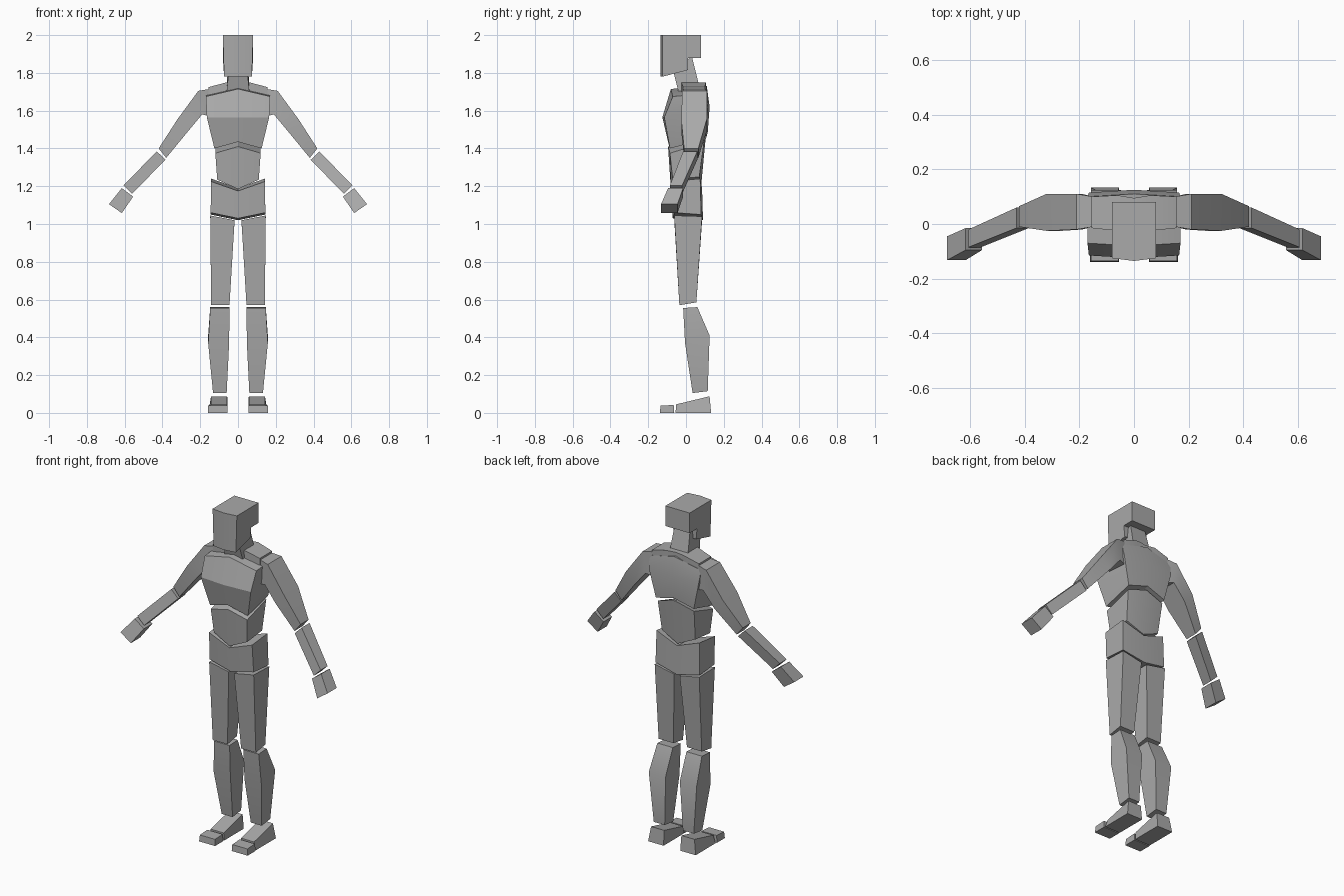
import bpy
import bmesh
from math import radians

cube = bpy.data.objects.get("Cube")
if cube:
    bpy.data.objects.remove(cube, do_unlink=True)

# Single matte grey for the whole figure
grey = bpy.data.materials.new("plain grey")
grey.use_nodes = True
colour = (0.4, 0.4, 0.4, 1)
grey.diffuse_color = colour
grey.node_tree.nodes["Principled BSDF"].inputs["Base Color"].default_value = colour

parts = []


def loft(name, rings, ridge=False, side=1):
    """Skin a closed solid through rings; ridge folds the end caps along the centre line."""
    bm = bmesh.new()
    loops = [[bm.verts.new((side * x, y, z)) for x, y, z in ring] for ring in rings]
    count = len(loops[0])
    for lower, upper in zip(loops, loops[1:]):
        for i in range(count):
            j = (i + 1) % count
            bm.faces.new((lower[i], lower[j], upper[j], upper[i]))
    for cap in (loops[0], loops[-1]):
        if ridge:
            bm.faces.new((cap[0], cap[1], cap[4], cap[5]))
            bm.faces.new((cap[1], cap[2], cap[3], cap[4]))
        else:
            bm.faces.new(cap)
    bmesh.ops.recalc_face_normals(bm, faces=bm.faces)
    mesh = bpy.data.meshes.new(name)
    bm.to_mesh(mesh)
    bm.free()
    mesh.materials.append(grey)
    part = bpy.data.objects.new(name, mesh)
    bpy.context.collection.objects.link(part)
    parts.append(part)


def torso_ring(half_width, front, back, front_z, back_z, rise=0.0, bulge=0.01):
    """Six-sided level: corners plus a raised or lowered centre line."""
    return [(-half_width, front, front_z), (0, front - bulge, front_z + rise),
            (half_width, front, front_z), (half_width, back, back_z),
            (0, back + bulge, back_z + rise), (-half_width, back, back_z)]


def arm_ring(outer, inner, front, back):
    """Arm section between an outer and an inner (x, z) edge."""
    return [(outer[0], front, outer[1]), (outer[0], back, outer[1]),
            (inner[0], back, inner[1]), (inner[0], front, inner[1])]


def leg_ring(inner, outer, front, back, front_z, back_z, slope=0.0):
    """Leg section; slope lowers the inner edge."""
    return [(inner, front, front_z - slope), (outer, front, front_z),
            (outer, back, back_z), (inner, back, back_z - slope)]


# Head: side profile swept across, with a rounded face and narrower chin
def head_ring(x, face):
    chin = x * 0.92
    return [(x, face, 2.0), (x, 0.08, 2.0), (x, 0.08, 1.88),
            (x, 0.01, 1.88), (chin, 0.01, 1.815), (chin, face, 1.78)]


loft("head", [head_ring(-0.08, -0.125), head_ring(0, -0.135), head_ring(0.08, -0.125)])

# Neck
loft("neck", [
    torso_ring(half_width=0.06, front=-0.04, back=0.07, front_z=1.70, back_z=1.73, bulge=0),
    torso_ring(half_width=0.05, front=-0.065, back=0.03, front_z=1.80, back_z=1.89, bulge=0),
], ridge=True)

# Shoulder yoke, tapering from the neck to both shoulders
def yoke_ring(x, front, back, top, bottom):
    return [(x, front, bottom), (x, front, top), (x, back, top), (x, back, bottom)]


loft("shoulder_yoke", [
    yoke_ring(x, front, back, top, bottom)
    for x, front, back, top, bottom in (
        (-0.155, -0.015, 0.10, 1.725, 1.64), (-0.06, -0.025, 0.105, 1.75, 1.64),
        (0, -0.025, 0.095, 1.75, 1.64),
        (0.06, -0.025, 0.105, 1.75, 1.64), (0.155, -0.015, 0.10, 1.725, 1.64))
])

# Torso blocks
loft("chest", [
    torso_ring(half_width=0.125, front=-0.085, back=0.105, front_z=1.40, back_z=1.45, rise=0.035),
    torso_ring(half_width=0.165, front=-0.115, back=0.115, front_z=1.565, back_z=1.62),
    torso_ring(half_width=0.17, front=-0.07, back=0.10, front_z=1.675, back_z=1.69, rise=0.04),
], ridge=True)

loft("abdomen", [
    torso_ring(half_width=0.11, front=-0.07, back=0.07, front_z=1.235, back_z=1.25, rise=-0.05),
    torso_ring(half_width=0.12, front=-0.085, back=0.095, front_z=1.375, back_z=1.43, rise=0.035),
], ridge=True)

loft("pelvis", [
    torso_ring(half_width=0.145, front=-0.06, back=0.08, front_z=1.06, back_z=1.05, rise=-0.03),
    torso_ring(half_width=0.142, front=-0.07, back=0.075, front_z=1.225, back_z=1.24, rise=-0.05),
], ridge=True)

# Limbs, built once per side
for label, side in (("left", 1), ("right", -1)):
    loft(label + "_upper_arm", [
        arm_ring(outer=(0.15, 1.715), inner=(0.15, 1.57), front=-0.01, back=0.10),
        arm_ring(outer=(0.21, 1.705), inner=(0.19, 1.58), front=-0.02, back=0.11),
        arm_ring(outer=(0.32, 1.555), inner=(0.265, 1.49), front=-0.025, back=0.11),
        arm_ring(outer=(0.42, 1.40), inner=(0.38, 1.35), front=-0.01, back=0.065),
    ], side=side)
    loft(label + "_forearm", [
        arm_ring(outer=(0.43, 1.385), inner=(0.385, 1.34), front=-0.015, back=0.06),
        arm_ring(outer=(0.605, 1.205), inner=(0.56, 1.16), front=-0.085, back=-0.02),
    ], side=side)
    loft(label + "_hand", [
        arm_ring(outer=(0.615, 1.19), inner=(0.555, 1.145), front=-0.095, back=-0.015),
        arm_ring(outer=(0.683, 1.105), inner=(0.615, 1.058), front=-0.132, back=-0.045),
    ], side=side)
    loft(label + "_thigh", [
        leg_ring(inner=0.045, outer=0.142, front=-0.035, back=0.055, front_z=0.57, back_z=0.585),
        leg_ring(inner=0.018, outer=0.147, front=-0.062, back=0.085, front_z=1.045, back_z=1.04,
                 slope=0.025),
    ], side=side)
    loft(label + "_calf", [
        leg_ring(inner=0.06, outer=0.132, front=0.035, back=0.115, front_z=0.105, back_z=0.115),
        leg_ring(inner=0.047, outer=0.158, front=-0.005, back=0.125, front_z=0.37, back_z=0.41),
        leg_ring(inner=0.045, outer=0.147, front=-0.015, back=0.06, front_z=0.555, back_z=0.56),
    ], side=side)
    loft(label + "_foot", [
        leg_ring(inner=0.055, outer=0.157, front=-0.055, back=0.133, front_z=0, back_z=0),
        leg_ring(inner=0.057, outer=0.143, front=-0.053, back=0.125, front_z=0.045, back_z=0.088),
    ], side=side)
    loft(label + "_toes", [
        leg_ring(inner=0.055, outer=0.16, front=-0.138, back=-0.062, front_z=0, back_z=0),
        leg_ring(inner=0.057, outer=0.157, front=-0.135, back=-0.065, front_z=0.038, back_z=0.042),
    ], side=side)

# Soften shallow folds and keep the block edges crisp
bpy.ops.object.select_all(action="DESELECT")
for part in parts:
    part.select_set(True)
bpy.context.view_layer.objects.active = parts[0]
bpy.ops.object.shade_smooth_by_angle(angle=radians(30))
